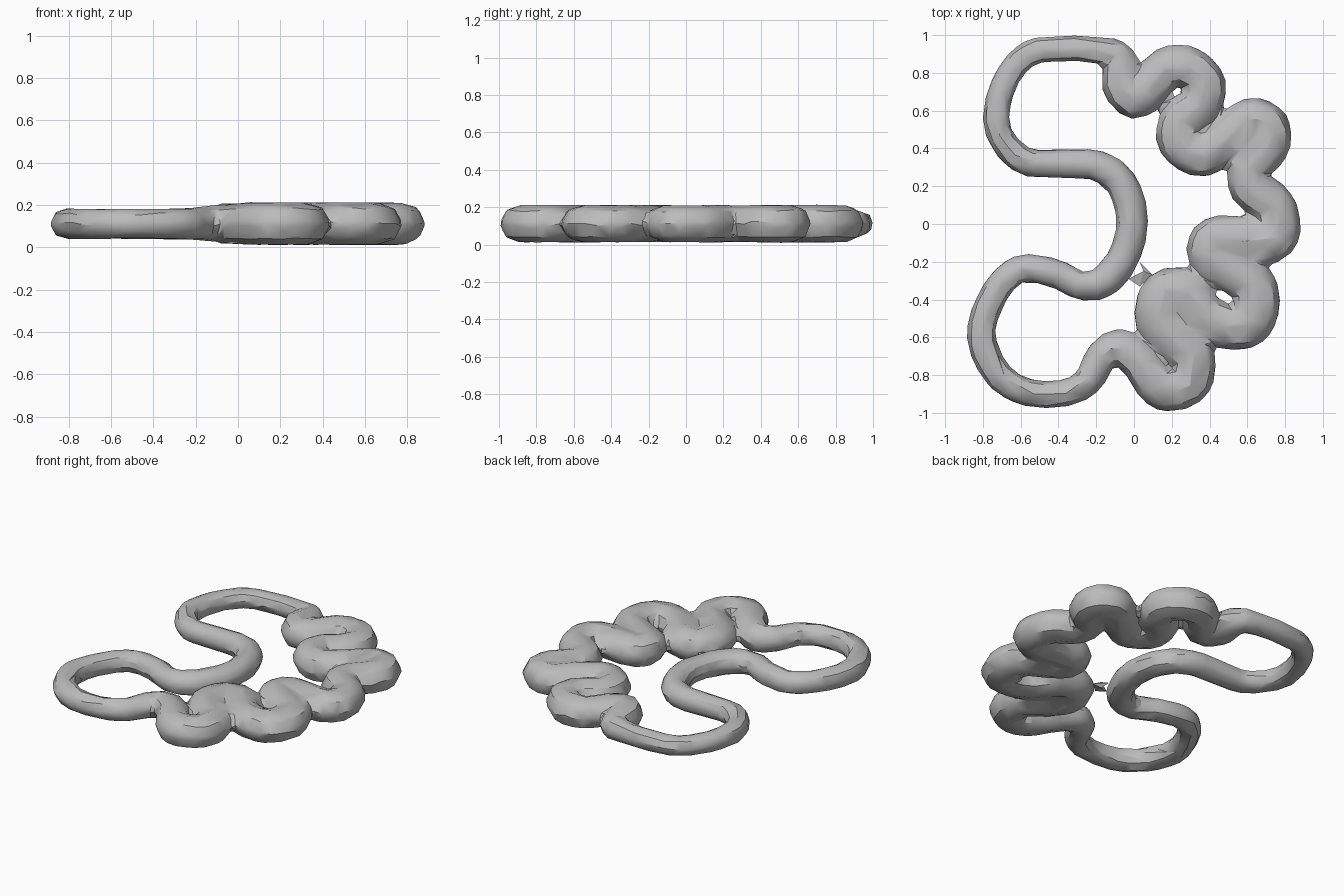
import bpy
from math import cos, sin, pi
from mathutils import Vector

if "Cube" in bpy.data.objects:
    bpy.data.objects.remove(bpy.data.objects["Cube"])

MID = 0.112  # height of the tube's centre line

grey = bpy.data.materials.new("light grey")
grey.use_nodes = True
colour = (0.5, 0.5, 0.5, 1)
grey.diffuse_color = colour
grey.node_tree.nodes["Principled BSDF"].inputs["Base Color"].default_value = colour


def spline(pts, t):
    # closed Catmull-Rom through x, y, radius points
    i, f = int(t), t - int(t)
    a, b, c, d = (Vector(pts[(i + k) % len(pts)]) for k in (-1, 0, 1, 2))
    return b + f * 0.5 * (c - a + f * (2 * a - 5 * b + 4 * c - d + f * (3 * (b - c) + d - a)))


def tube(name, pts, sides=8, steps=4):
    # sweep a ring along a closed path
    n = len(pts) * steps
    path = [spline(pts, k / steps) for k in range(n)]
    verts, faces = [], []
    for k, p in enumerate(path):
        go = path[(k + 1) % n] - path[k - 1]
        side = Vector((go.y, -go.x, 0)).normalized()
        high = min(p.z * 0.94, 0.104)
        for s in range(sides):
            a = 2 * pi * s / sides
            verts.append((p.x + side.x * p.z * cos(a), p.y + side.y * p.z * cos(a), MID + high * sin(a)))
            t = (s + 1) % sides
            m = (k + 1) % n * sides
            faces.append((k * sides + s, k * sides + t, m + t, m + s))
    mesh = bpy.data.meshes.new(name)
    mesh.from_pydata(verts, [], faces)
    mesh.materials.append(grey)
    ob = bpy.data.objects.new(name, mesh)
    bpy.context.collection.objects.link(ob)
    return ob


# x, y in hundredths and radius in thousandths
thin = [(-20, 92, 75), (-38, 93, 72), (-56, 90, 72), (-68, 76, 72), (-73, 56, 75),
        (-68, 42, 75), (-57, 33, 78), (-40, 32, 80), (-20, 31, 85), (-7, 22, 88),
        (-1, 4, 88), (-4, -14, 88), (-14, -29, 90), (-27, -33, 80), (-42, -26, 80),
        (-61, -24, 78), (-74, -37, 78), (-81, -58, 80), (-74, -77, 80), (-60, -88, 78),
        (-40, -90, 76), (-25, -84, 80), (-17, -70, 90)]
thick = [(-7, -65, 98), (4, -74, 108), (12, -85, 115), (20, -88, 118), (30, -83, 120),
         (31, -70, 120), (20, -60, 125), (12, -49, 125), (16, -36, 120), (28, -36, 125),
         (36, -47, 120), (48, -54, 122), (60, -53, 130), (65, -41, 130), (61, -30, 125),
         (48, -23, 118), (39, -16, 115), (42, -7, 112), (56, -8, 125), (70, -10, 120),
         (77, -4, 115), (74, 10, 118), (62, 19, 118), (61, 30, 110), (71, 41, 118),
         (71, 52, 115), (61, 56, 110), (49, 45, 118), (36, 36, 115), (24, 43, 118),
         (25, 55, 118), (35, 63, 115), (38, 74, 112), (29, 83, 115), (17, 83, 110),
         (8, 72, 115), (0, 66, 108), (-7, 74, 105), (-8, 88, 90)]
loop = tube("coiled_tube", [(x / 100, y / 100, r / 1000) for x, y, r in thin + thick])

# fuse touching coils, soften the creases, then facet the surface
remesh = loop.modifiers.new("fuse", 'REMESH')
remesh.mode = 'VOXEL'
remesh.voxel_size = 0.02
soft = loop.modifiers.new("soften", 'SMOOTH')
soft.iterations = 4
facet = loop.modifiers.new("facet", 'DECIMATE')
facet.ratio = 0.07

# thin web between the bend of the tube and the coils
web_mesh = bpy.data.meshes.new("web")
web_mesh.from_pydata([(0.03, -0.2, MID), (-0.03, -0.29, MID), (0.03, -0.33, MID),
                      (0.1, -0.27, MID), (0.05, -0.25, MID + 0.02), (0.05, -0.25, MID - 0.02)], [],
                     [(0, 4, 3), (0, 3, 5), (1, 2, 4), (1, 5, 2), (2, 3, 4), (2, 5, 3)])
web_mesh.materials.append(grey)
web = bpy.data.objects.new("web", web_mesh)
bpy.context.collection.objects.link(web)

bpy.ops.object.select_all(action='DESELECT')
loop.select_set(True)
bpy.context.view_layer.objects.active = loop
bpy.ops.object.convert(target='MESH')
bpy.ops.object.shade_smooth_by_angle(angle=pi / 6)
